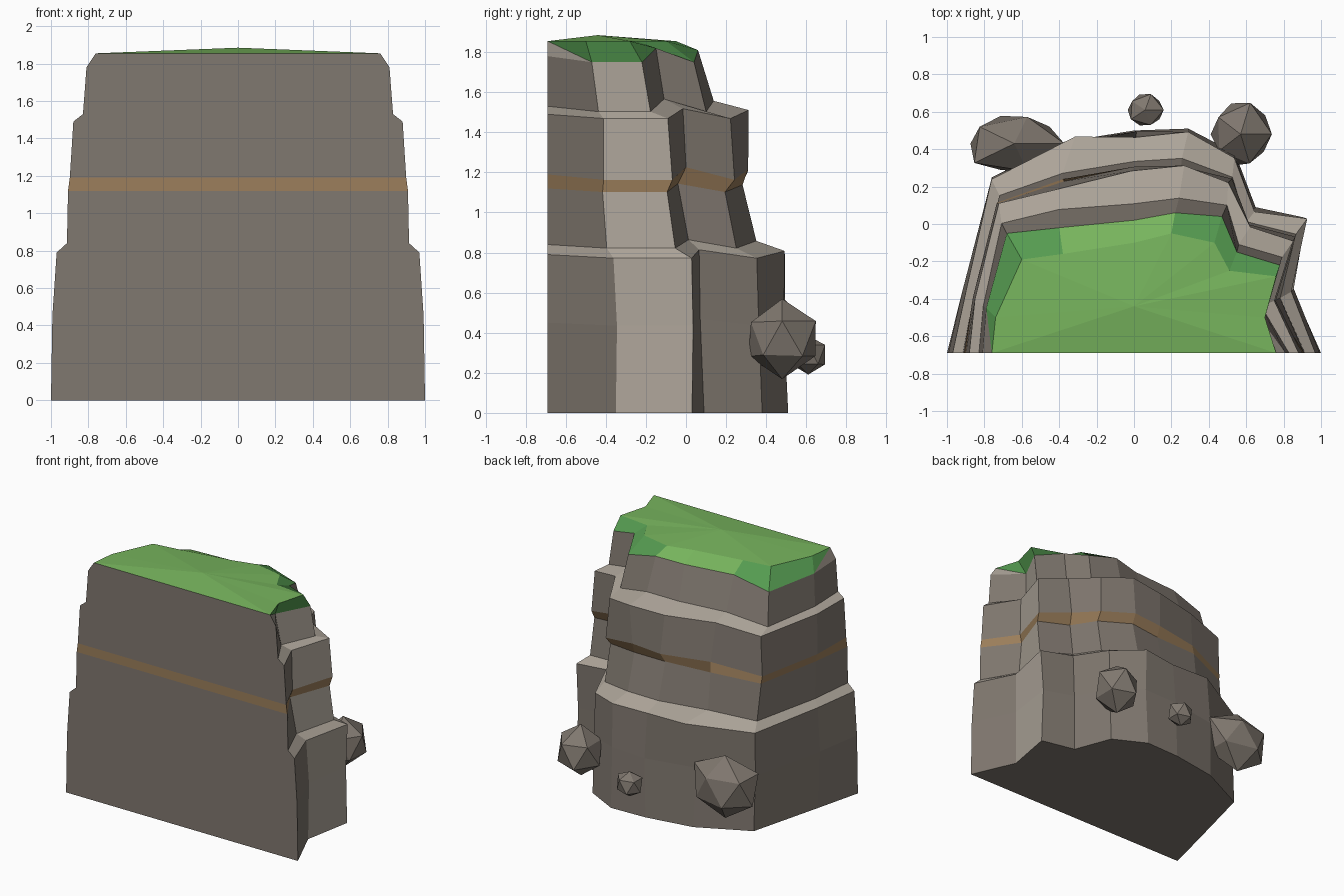
import bpy, bmesh, random
from mathutils import Vector

if "Cube" in bpy.data.objects:
    bpy.data.objects.remove(bpy.data.objects["Cube"])

random.seed(4)


def material(name, rgb):
    m = bpy.data.materials.new(name)
    m.diffuse_color = (*rgb, 1)
    m.use_nodes = True
    m.node_tree.nodes["Principled BSDF"].inputs["Base Color"].default_value = m.diffuse_color
    return m


rock = material("grey_rock", (0.217, 0.188, 0.16))
pale = material("pale_rock", (0.42, 0.375, 0.32))
clay = material("brown_clay", (0.335, 0.212, 0.106))
grass = material("light_grass", (0.185, 0.46, 0.11))
fringe = material("dark_grass", (0.09, 0.325, 0.08))


def make_object(name, bm, mats):
    bmesh.ops.recalc_face_normals(bm, faces=bm.faces)
    me = bpy.data.meshes.new(name)
    bm.to_mesh(me)
    bm.free()
    for m in mats:
        me.materials.append(m)
    ob = bpy.data.objects.new(name, me)
    bpy.context.collection.objects.link(ob)
    return ob


# outlines running from the left front corner round the back to the right
foot = [(-1, -.69), (-.91, -.33), (-.76, .25), (-.37, .44), (0, .5), (.29, .51),
        (.54, .38), (.65, .09), (.92, .03), (.85, -.35), (1, -.69)]
brow = [(-.81, -.69), (-.79, -.45), (-.68, -.05), (-.4, -.02), (0, .02), (.22, .06),
        (.47, .04), (.55, -.15), (.78, -.22), (.65, -.47), (.81, -.69)]
lawn = [(-.76, -.69), (-.74, -.5), (-.6, -.19), (-.38, -.16), (0, -.1), (.2, -.05),
        (.43, -.1), (.51, -.25), (.76, -.28), (.7, -.5), (.76, -.69)]
wobble = [0, -.03, -.05, .02, .01, .03, -.03, .04, -.03, -.03, 0]
n = len(foot)

# layers: height, wobble, then blend from foot to brow on left, right and front ends
layers = [(0, 0, 0, 0, 0), (.45, .5, .03, .03, .04), (.79, .6, .05, .05, .16),
          (.84, .6, .36, .34, .45), (1.12, .6, .42, .51, .48), (1.19, .9, .49, .43, .53),
          (1.49, .7, .51, .43, .63), (1.53, .9, .82, .82, .9), (1.78, 1, 1, 1, 1)]

# cliff body with terraces and a flat front
bm = bmesh.new()
rings = []
for i, (z, w, tl, tr, te) in enumerate(layers):
    ring = []
    for c in range(n):
        t = te if c in (0, n - 1) else tl if c < 4 else tr
        p = Vector((*foot[c], z)).lerp(Vector((*brow[c], z)), t)
        p.z += wobble[c] * w
        if 0 < c < n - 1 and 0 < i < len(layers) - 1:
            p += Vector((random.uniform(-.015, .015), random.uniform(-.015, .015), 0))
        if i == 2 and c == 3:                     # buttress on the lower terrace
            p += Vector((.05, .04, 0))
        ring.append(bm.verts.new(p))
    rings.append(ring)
bm.faces.new(rings[0])
for i in range(len(rings) - 1):
    lo, hi = rings[i], rings[i + 1]
    for c in range(n):
        d = (c + 1) % n
        f = bm.faces.new((lo[c], lo[d], hi[d], hi[c]))
        if i == 4:
            f.material_index = 1                  # clay seam
        elif c < n - 1 and (i in (2, 6) or c == 8):
            f.material_index = 2                  # pale ledges and right buttress

# rock shoulders at both ends of the front
top = rings[-1]
left, right = [bm.verts.new((*lawn[k], 1.855)) for k in (0, -1)]
bm.faces.new((top[0], top[1], left))
bm.faces.new((top[-2], top[-1], right)).material_index = 2
bm.faces.new((top[-1], top[0], left, right))
make_object("cliff", bm, [rock, clay, pale])

# grass cap: sloping fringe and shallow crown
bm = bmesh.new()
rim = [bm.verts.new((x, y, 1.78 + k)) for (x, y), k in zip(brow, wobble)]
inner = [bm.verts.new((x, y, 1.855)) for x, y in lawn]
peak = bm.verts.new((0, -.44, 1.885))
for c in range(n):
    d = (c + 1) % n
    bm.faces.new((inner[c], inner[d], peak))
    if c == 0:
        f = bm.faces.new((inner[0], rim[1], inner[1]))
    elif c == n - 2:
        f = bm.faces.new((inner[c], rim[c], inner[d]))
    elif c == n - 1:
        continue
    else:
        f = bm.faces.new((rim[c], rim[d], inner[d], inner[c]))
    f.material_index = 1 if c not in (3, 4) else 0
bm.verts.remove(rim[0])
bm.verts.remove(rim[-1])
make_object("grass_cap", bm, [grass, fringe])


# boulders resting against the back
def boulder(name, centre, size):
    bm = bmesh.new()
    bmesh.ops.create_icosphere(bm, subdivisions=1, radius=1)
    for v in bm.verts:
        k = random.uniform(.92, 1.12)
        v.co = Vector(centre) + Vector([p * s * k for p, s in zip(v.co, size)])
    make_object(name, bm, [rock])


boulder("left_boulder", (-.64, .43, .39), (.27, .18, .23))
boulder("right_boulder", (.57, .48, .37), (.17, .18, .18))
boulder("small_boulder", (.06, .61, .29), (.1, .09, .1))
